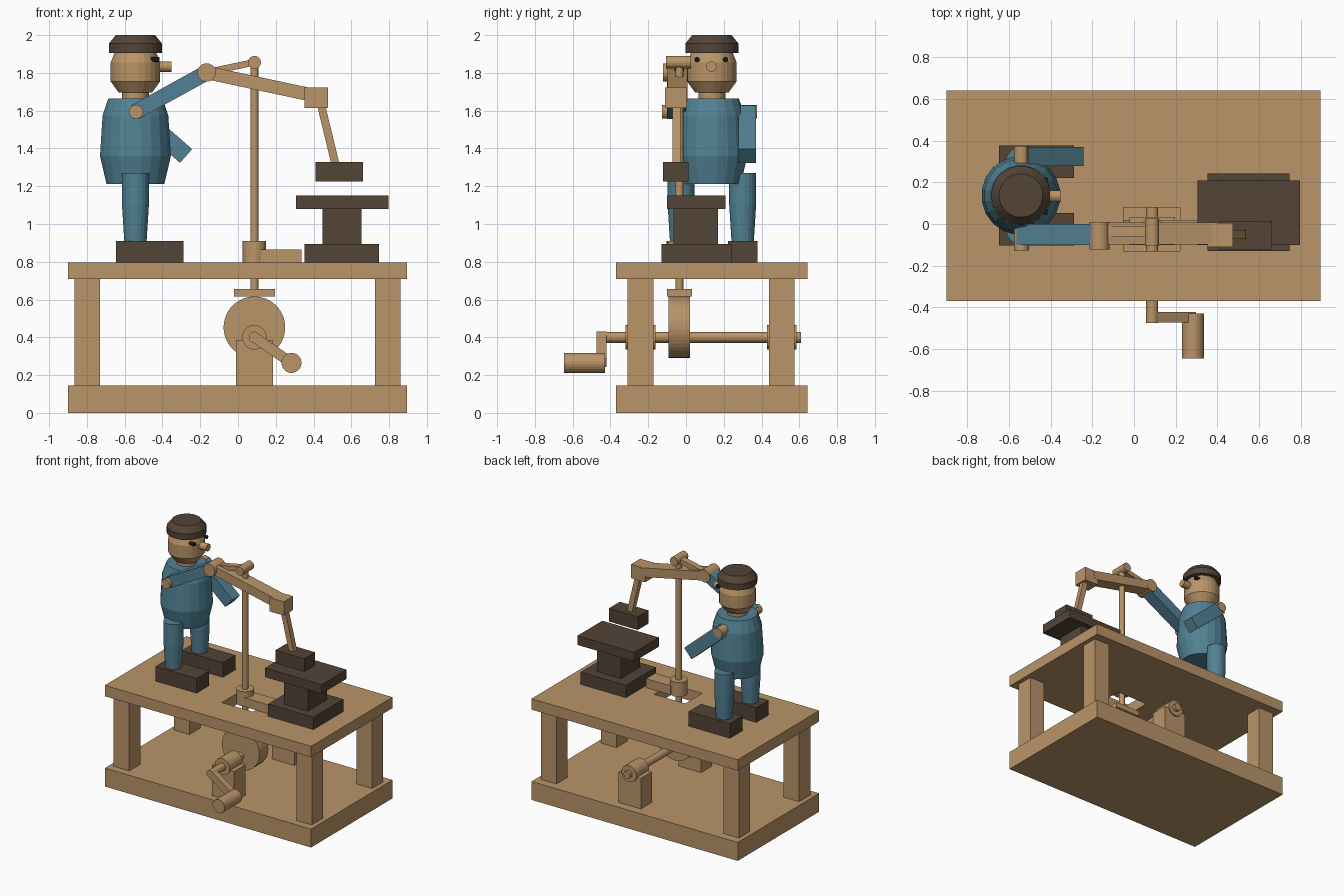
import bpy
import math
from mathutils import Vector

if "Cube" in bpy.data.objects:
    bpy.data.objects.remove(bpy.data.objects["Cube"])


def material(name, rgb):
    m = bpy.data.materials.new(name)
    m.diffuse_color = (*rgb, 1)
    m.use_nodes = True
    m.node_tree.nodes["Principled BSDF"].inputs["Base Color"].default_value = m.diffuse_color
    return m


WOOD = material("warm_wood", (0.49, 0.298, 0.138))
BLUE = material("work_blue", (0.083, 0.222, 0.295))
DARK = material("dark_brown", (0.088, 0.058, 0.038))
BLACK = material("eye_black", (0.01, 0.009, 0.008))


def make(name, verts, faces, mat):
    me = bpy.data.meshes.new(name)
    me.from_pydata(verts, [], faces)
    ob = bpy.data.objects.new(name, me)
    bpy.context.collection.objects.link(ob)
    me.materials.append(mat)
    return ob


def box(name, x, y, z, mat):
    """Box from its (min, max) ranges."""
    verts = [(a, b, c) for a in x for b in y for c in z]
    faces = [(0, 1, 3, 2), (4, 6, 7, 5), (0, 4, 5, 1),
             (2, 3, 7, 6), (0, 2, 6, 4), (1, 5, 7, 3)]
    return make(name, verts, faces, mat)


def bar(name, p, q, width, y, mat):
    """Box running from p to q in the xz plane, with a y range."""
    p, q = Vector(p), Vector(q)
    d = (q - p).normalized()
    n = Vector((-d.y, d.x)) * width / 2
    ring = [p - n, q - n, q + n, p + n]
    verts = [(v.x, yy, v.y) for yy in y for v in ring]
    faces = [(0, 1, 2, 3), (7, 6, 5, 4)]
    faces += [(i, i + 4, (i + 1) % 4 + 4, (i + 1) % 4) for i in range(4)]
    return make(name, verts, faces, mat)


def turned(name, centre, profile, mat, axis="z", n=24):
    """Lathe a (radius, height) profile around an axis line."""
    verts, faces = [], []
    for r, h in profile:
        for i in range(n):
            a = 2 * math.pi * (i + 0.5) / n
            u, v = r * math.cos(a), r * math.sin(a)
            c0, c1 = centre
            verts.append({"z": (c0 + u, c1 + v, h),
                          "y": (c0 + v, h, c1 + u),
                          "x": (h, c0 + u, c1 + v)}[axis])
    for k in range(len(profile) - 1):
        for i in range(n):
            j = (i + 1) % n
            faces.append((k*n + i, k*n + j, (k+1)*n + j, (k+1)*n + i))
    top = (len(profile) - 1) * n
    faces += [tuple(reversed(range(n))), tuple(range(top, top + n))]
    return make(name, verts, faces, mat)


def rod(name, centre, r, span, mat, axis="z", n=24):
    return turned(name, centre, [(r, span[0]), (r, span[1])], mat, axis, n)


# Table frame
box("base_board", (-0.9, 0.895), (-0.37, 0.642), (0, 0.145), WOOD)
for sx, x in (("left", (-0.865, -0.73)), ("right", (0.725, 0.86))):
    for sy, y in (("front", (-0.31, -0.172)), ("back", (0.44, 0.575))):
        box(f"table_leg_{sx}_{sy}", x, y, (0.145, 0.712), WOOD)

# Table top with the opening for the push rod
table = box("table_top", (-0.9, 0.895), (-0.37, 0.642), (0.71, 0.796), WOOD)
cutter = box("opening_cutter", (-0.05, 0.222), (-0.13, 0.08), (0.6, 0.9), WOOD)
cutter.hide_render = True
mod = table.modifiers.new("opening", "BOOLEAN")
mod.operation, mod.solver, mod.object = "DIFFERENCE", "EXACT", cutter
bpy.context.view_layer.objects.active = table
bpy.ops.object.modifier_apply(modifier=mod.name)
bpy.data.objects.remove(cutter)

# Crank drive under the table
CX, RY = 0.087, -0.035
for side, y in (("front", (-0.31, -0.172)), ("back", (0.44, 0.575))):
    box(f"bearing_post_{side}", (-0.01, 0.184), y, (0.145, 0.385), WOOD)
    rod(f"bearing_{side}", (CX, 0.4), 0.065, (y[0] - 0.01, y[1] + 0.01), WOOD, "y")
rod("crank_shaft", (CX, 0.4), 0.029, (-0.475, 0.61), WOOD, "y")
rod("cam_wheel", (CX, 0.453), 0.163, (-0.092, 0.02), WOOD, "y", 40)
bar("crank_arm", (CX, 0.4), (0.283, 0.265), 0.055, (-0.473, -0.422), WOOD)
rod("crank_hub", (CX, 0.4), 0.03, (-0.474, -0.42), WOOD, "y")
rod("crank_handle", (0.283, 0.265), 0.053, (-0.645, -0.43), WOOD, "y")

# Follower, push rod and its guide
box("follower_plate", (-0.022, 0.196), (-0.1, 0.033), (0.615, 0.656), WOOD)
rod("push_rod", (CX, RY), 0.022, (0.655, 1.85), WOOD)
rod("guide_collar", (CX, RY), 0.063, (0.796, 0.91), WOOD)
box("guide_bracket", (0.12, 0.335), (-0.095, 0.02), (0.796, 0.866), WOOD)
rod("push_rod_pin", (CX, 1.856), 0.034, (-0.105, 0.027), WOOD, "y")
bar("arm_link", (-0.14, 1.808), (CX, 1.856), 0.035, (-0.06, -0.01), WOOD)

# Anvil
box("anvil_base", (0.353, 0.747), (-0.13, 0.243), (0.796, 0.893), DARK)
box("anvil_waist", (0.447, 0.655), (-0.067, 0.17), (0.893, 1.08), DARK)
box("anvil_top", (0.306, 0.798), (-0.1, 0.21), (1.08, 1.152), DARK)

# Legs and feet of the figure
FX, FY = -0.543, 0.137
for side, s in (("near", -1), ("far", 1)):
    y = FY + s * 0.163
    box(f"foot_{side}", (-0.647, -0.288), (y - 0.078, y + 0.078), (0.796, 0.911), DARK)
    turned(f"leg_{side}", (FX, y), [(0.06, 0.911), (0.072, 1.1), (0.072, 1.27)],
           BLUE, n=20)

# Torso and head
turned("torso", (FX, FY), [(0.155, 1.212), (0.19, 1.36), (0.176, 1.575),
                           (0.145, 1.665)], BLUE, n=20)
rod("neck", (FX, FY), 0.072, (1.66, 1.705), WOOD)
turned("head", (FX, FY), [(0.09, 1.697), (0.132, 1.755), (0.132, 1.855),
                          (0.11, 1.91)], WOOD)
turned("cap", (FX, FY), [(0.142, 1.906), (0.142, 1.955), (0.105, 2.0)], DARK)
rod("nose", (FY - 0.003, 1.833), 0.028, (-0.43, -0.352), WOOD, "x", 16)
for side, s in (("near", -1), ("far", 1)):
    rod(f"eye_{side}", (FY - 0.003 + s * 0.076, 1.87), 0.014, (-0.46, -0.415),
        BLACK, "x", 12)

# Arms on the shoulder pin
rod("shoulder_pin", (-0.54, 1.594), 0.037, (-0.128, 0.375), WOOD, "y")
bar("far_arm", (-0.54, 1.592), (-0.275, 1.36), 0.097, (0.278, 0.37), BLUE)
bar("striking_upper_arm", (-0.545, 1.592), (-0.165, 1.802), 0.082, (-0.1, 0.0), BLUE)
rod("elbow", (-0.166, 1.802), 0.049, (-0.122, 0.01), WOOD, "y")
bar("striking_forearm", (-0.166, 1.802), (0.39, 1.683), 0.07, (-0.098, 0.008), WOOD)
box("fist", (0.353, 0.476), (-0.11, 0.005), (1.613, 1.722), WOOD)

# Hammer
bar("hammer_handle", (0.435, 1.65), (0.52, 1.3), 0.042, (-0.072, -0.03), WOOD)
box("hammer_head", (0.411, 0.663), (-0.123, 0.012), (1.225, 1.328), DARK)
